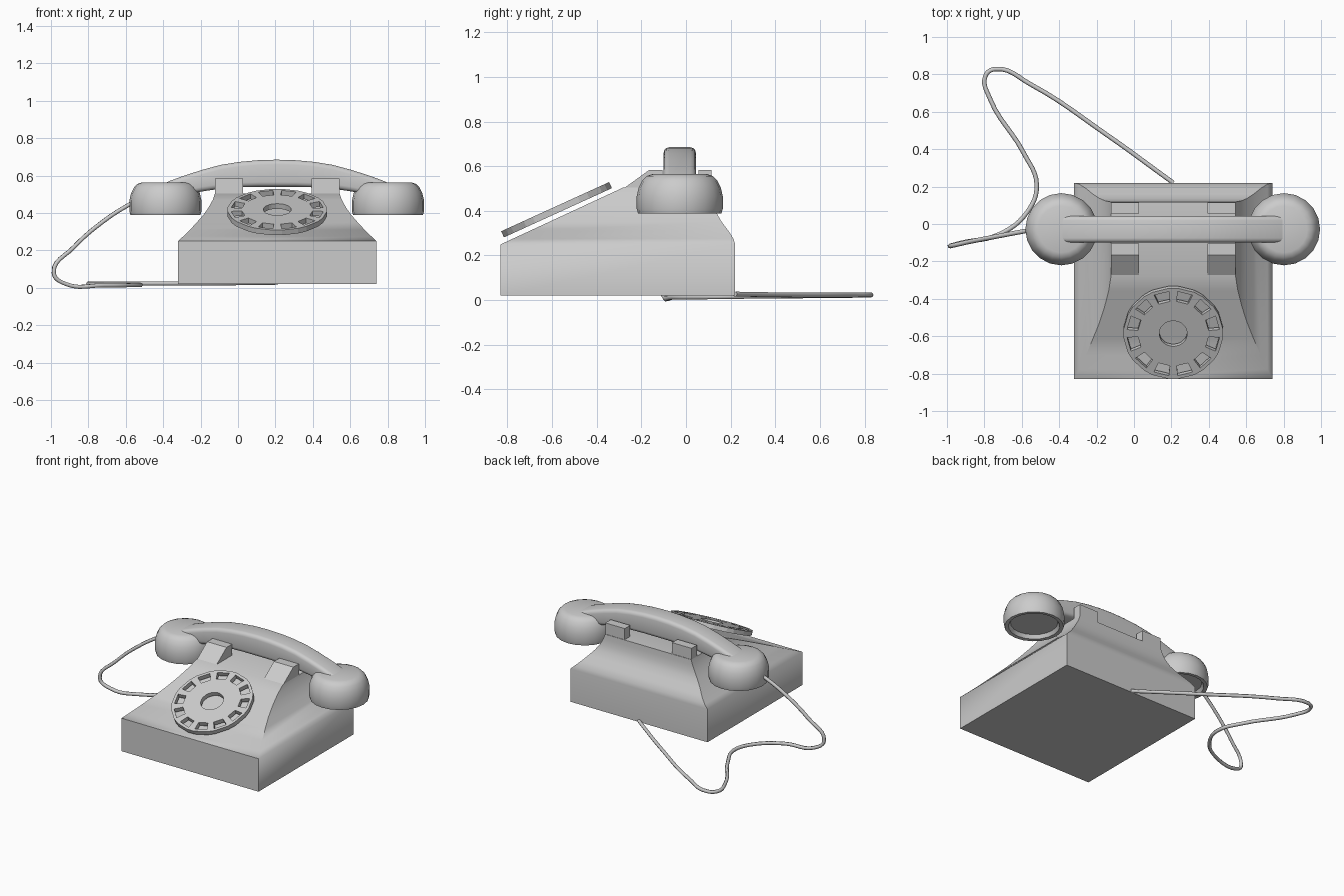
import bpy, bmesh, math
from mathutils import Matrix, Vector

if "Cube" in bpy.data.objects:
    bpy.data.objects.remove(bpy.data.objects["Cube"])

CX = 0.21    # centre of the telephone body
HX = 0.207   # centre of the handset
HY = -0.028


def finish(bm, name, angle=35, matrix=None):
    bmesh.ops.remove_doubles(bm, verts=bm.verts, dist=1e-5)
    bmesh.ops.recalc_face_normals(bm, faces=bm.faces)
    me = bpy.data.meshes.new(name)
    bm.to_mesh(me)
    bm.free()
    ob = bpy.data.objects.new(name, me)
    bpy.context.collection.objects.link(ob)
    if matrix:
        ob.matrix_world = matrix
    bpy.ops.object.select_all(action='DESELECT')
    ob.select_set(True)
    bpy.context.view_layer.objects.active = ob
    if angle:
        bpy.ops.object.shade_smooth_by_angle(angle=math.radians(angle))
    return ob


def loft(rings, name, angle=35):
    bm = bmesh.new()
    loops = [[bm.verts.new(p) for p in r] for r in rings]
    n = len(loops[0])
    for a, b in zip(loops, loops[1:]):
        for i in range(n):
            j = (i + 1) % n
            bm.faces.new((a[i], a[j], b[j], b[i]))
    bm.faces.new(loops[0])
    bm.faces.new(loops[-1])
    return finish(bm, name, angle)


def prism(profile, x0, x1, name):
    return loft([[(x, y, z) for y, z in profile] for x in (x0, x1)], name, 0)


# body: stacked rectangles, flared sides and back, flat sloping front
levels = [(0.02, 0.53, 0.22), (0.25, 0.53, 0.22), (0.275, 0.503, 0.213),
          (0.31, 0.467, 0.19), (0.35, 0.43, 0.16), (0.39, 0.395, 0.137),
          (0.43, 0.367, 0.125), (0.47, 0.345, 0.12), (0.505, 0.333, 0.118)]
rings = []
for z, w, yb in levels:
    yf = -0.83 + max(0, z - 0.25) / 0.255 * 0.55
    rings.append([(CX - w, yf, z), (CX + w, yf, z), (CX + w, yb, z), (CX - w, yb, z)])
loft(rings, "body", 50)

# cradle rests: sloped front prongs and small rear prongs
front = [(-0.28, 0.5), (-0.165, 0.583), (-0.105, 0.583), (-0.105, 0.5)]
rear = [(0.055, 0.5), (0.055, 0.583), (0.115, 0.583), (0.115, 0.5)]
for side, x0 in (("left", CX - 0.333), ("right", CX + 0.183)):
    prism(front, x0, x0 + 0.15, side + "_front_cradle_prong")
    prism(rear, x0, x0 + 0.15, side + "_rear_cradle_prong")

# dial: flat ring with twelve finger holes, thickened and tilted
bm = bmesh.new()
angles = []
for i in range(12):
    mid = math.radians(15 + 30 * i)
    half = math.radians(9.5)
    angles += [mid - half, mid + half]
radii = (0.075, 0.19, 0.248, 0.267)
grid = [[bm.verts.new((r * math.cos(a), r * math.sin(a), 0)) for a in angles] for r in radii]
for k in range(3):
    for i in range(24):
        if k == 1 and i % 2 == 0:
            continue
        j = (i + 1) % 24
        bm.faces.new((grid[k][i], grid[k + 1][i], grid[k + 1][j], grid[k][j]))
tilt = Matrix.Translation((CX, -0.58, 0.405)) @ Matrix.Rotation(math.radians(24.5), 4, 'X')
dial = finish(bm, "dial", 0, tilt)
mod = dial.modifiers.new("thickness", 'SOLIDIFY')
mod.thickness = 0.03
mod.offset = 0

# handset handle: rounded section swept along the arch
half_arch = [(0.0, 0.685, 0.54), (0.1, 0.682, 0.54), (0.2, 0.673, 0.537), (0.3, 0.657, 0.53),
             (0.4, 0.63, 0.515), (0.5, 0.598, 0.495), (0.57, 0.572, 0.475), (0.62, 0.55, 0.465)]
stations = [(-x, t, b) for x, t, b in reversed(half_arch[1:])] + half_arch
rings = []
for x, t, b in stations:
    r, ring = 0.025, []
    for k, (sy, zc) in enumerate(((1, t - r), (-1, t - r), (-1, b + r), (1, b + r))):
        for d in (0, 30, 60, 90):
            a = math.radians(90 * k + d)
            ring.append((HX + x, HY + sy * (0.072 - r) + r * math.cos(a), zc + r * math.sin(a)))
    rings.append(ring)
loft(rings, "handset_handle", 40)

# earpiece and mouthpiece: turned cups with hollow undersides
cup = [(0, 0.415), (0.15, 0.415), (0.163, 0.39), (0.187, 0.388), (0.193, 0.41), (0.193, 0.465),
       (0.184, 0.505), (0.168, 0.537), (0.15, 0.555), (0.125, 0.564), (0, 0.564)]
for name, s in (("earpiece", -1), ("mouthpiece", 1)):
    bm = bmesh.new()
    vs = [bm.verts.new((r, 0, z)) for r, z in cup]
    es = [bm.edges.new(e) for e in zip(vs, vs[1:])]
    bmesh.ops.spin(bm, geom=vs + es, cent=(0, 0, 0), axis=(0, 0, 1),
                   angle=math.tau, steps=20, use_duplicate=False)
    finish(bm, name, 40, Matrix.Translation((HX + s * 0.595, HY, 0)))

# cord: from the earpiece down to the ground and round to the back
path = [(-0.54, -0.03, 0.47), (-0.7, -0.06, 0.37), (-0.88, -0.095, 0.215), (-0.985, -0.118, 0.08),
        (-0.92, -0.1, 0.02), (-0.72, -0.055, 0.013), (-0.57, 0.065, 0.014), (-0.52, 0.21, 0.016),
        (-0.59, 0.38, 0.018), (-0.77, 0.67, 0.02), (-0.795, 0.79, 0.022), (-0.745, 0.828, 0.023),
        (-0.55, 0.745, 0.023), (-0.15, 0.48, 0.023), (0.21, 0.22, 0.027)]
cu = bpy.data.curves.new("cord", 'CURVE')
cu.dimensions = '3D'
cu.bevel_depth = 0.012
cu.bevel_resolution = 1
cu.resolution_u = 6
cu.use_fill_caps = True
sp = cu.splines.new('BEZIER')
sp.bezier_points.add(len(path) - 1)
for p, co in zip(sp.bezier_points, path):
    p.co = Vector(co)
    p.handle_left_type = p.handle_right_type = 'AUTO'
bpy.context.collection.objects.link(bpy.data.objects.new("cord", cu))
